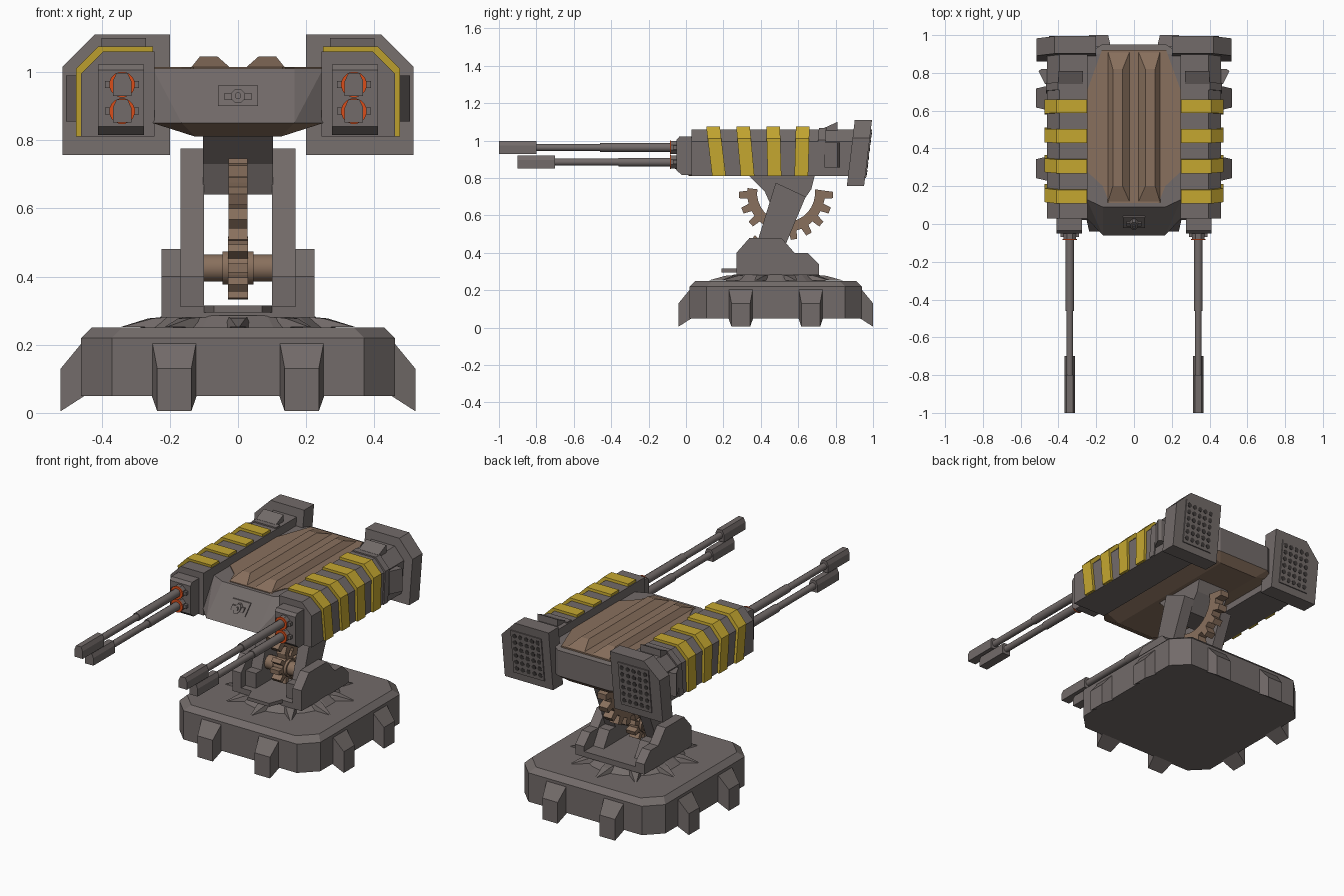
import bpy, bmesh
from math import sin, cos, pi, radians

cube = bpy.data.objects.get("Cube")
if cube:
    bpy.data.objects.remove(cube)


def material(name, rgb):
    m = bpy.data.materials.new(name)
    m.use_nodes = True
    m.diffuse_color = (*rgb, 1)
    m.node_tree.nodes["Principled BSDF"].inputs["Base Color"].default_value = (*rgb, 1)
    return m


GREY = material("warm grey metal", (0.17, 0.147, 0.142))
BROWN = material("brown metal", (0.25, 0.162, 0.11))
YELLOW = material("warning yellow", (0.56, 0.39, 0.03))
ORANGE = material("hot orange", (0.7, 0.075, 0.01))
DARK = material("dark vent", (0.05, 0.043, 0.042))


def finish(name, bm, mat, mirror=False, smooth=False):
    bmesh.ops.recalc_face_normals(bm, faces=bm.faces)
    mesh = bpy.data.meshes.new(name)
    bm.to_mesh(mesh)
    bm.free()
    ob = bpy.data.objects.new(name, mesh)
    bpy.context.collection.objects.link(ob)
    mesh.materials.append(mat)
    if smooth:
        bpy.ops.object.select_all(action='DESELECT')
        ob.select_set(True)
        bpy.context.view_layer.objects.active = ob
        bpy.ops.object.shade_smooth_by_angle(angle=radians(35))
    if mirror:
        ob.modifiers.new("Mirror", 'MIRROR').use_mirror_merge = False
    return ob


def add_prism(bm, axis, profile, lo, hi, lean=0.0, pivot=0.0):
    """Extrude a 2D profile along an axis; lean shears y with height."""
    rings = []
    for t in (lo, hi):
        ring = []
        for a, b in profile:
            x, y, z = {'x': (t, a, b), 'y': (a, t, b), 'z': (a, b, t)}[axis]
            ring.append(bm.verts.new((x, y + lean * (z - pivot), z)))
        rings.append(ring)
        bm.faces.new(ring)
    n = len(profile)
    for i in range(n):
        j = (i + 1) % n
        bm.faces.new((rings[0][i], rings[0][j], rings[1][j], rings[1][i]))


def prism(name, mat, axis, profile, lo, hi, mirror=False, smooth=False, lean=0.0, pivot=0.0):
    bm = bmesh.new()
    add_prism(bm, axis, profile, lo, hi, lean, pivot)
    return finish(name, bm, mat, mirror, smooth)


def hull(name, mat, points, mirror=False):
    bm = bmesh.new()
    bmesh.ops.convex_hull(bm, input=[bm.verts.new(p) for p in points])
    bmesh.ops.dissolve_limit(bm, angle_limit=0.01, verts=bm.verts, edges=bm.edges)
    return finish(name, bm, mat, mirror)


def rect(a0, a1, b0, b1):
    return [(a0, b0), (a1, b0), (a1, b1), (a0, b1)]


def circle(a, b, r, n=16):
    return [(a + r * cos(2 * pi * (i + .5) / n), b + r * sin(2 * pi * (i + .5) / n)) for i in range(n)]


def both(points):
    return points + [(-p[0], *p[1:]) for p in points]


def teeth(cy, cz, root, tip, count, start, sweep):
    """Toothed arc as a chain of points."""
    pts = []
    step = sweep / count
    for i in range(count):
        for f, r in ((0, root), (.2, root), (.3, tip), (.7, tip), (.8, root)):
            a = start + (i + f) * step
            pts.append((cy + r * cos(a), cz + r * sin(a)))
    return pts


CY = 0.48  # centre of the base

# Base slab with cut corners and bevelled rim
slab = []
for half, z in ((.46, .05), (.46, .22), (.43, .25)):
    c = half - .09
    slab += [(sx * a, CY + sy * b, z) for a, b in ((half, c), (c, half)) for sx in (-1, 1) for sy in (-1, 1)]
hull("base_slab", GREY, slab)

# Two feet on each of the four sides
for k in range(4):
    ca, sa = round(cos(k * pi / 2)), round(sin(k * pi / 2))
    for u0 in (-.187, .187):
        pts = []
        for d, w, zs in ((.45, .066, (.215, .05)), (.52, .05, (.13, .005))):
            for u in (u0 - w, u0 + w):
                pts += [(ca * u - sa * d, CY + sa * u + ca * d, z) for z in zs]
        hull("base_foot", GREY, pts)

# Turntable with radial ribs
hull("turntable", GREY, [(x, y, z) for r, z in ((.27, .25), (.225, .285)) for x, y in circle(0, CY, r, 24)])
for k in range(10):
    a = 2 * pi * (k + .5) / 10
    pts = []
    for r, w, z in ((.2, .05, .25), (.2, .03, .283), (.27, .022, .277), (.36, .004, .252)):
        pts += [(r * cos(a) - s * w * sin(a), CY + r * sin(a) + s * w * cos(a), z) for s in (-1, 1)]
    hull("turntable_rib", GREY, pts)

# Yoke: floor, front step, side brackets, leaning arms
prism("yoke_floor", GREY, 'z', rect(-.225, .225, .27, .71), .28, .312)
prism("yoke_front_step", GREY, 'z', [(-.1, .27), (-.07, .19), (.07, .19), (.1, .27)], .295, .315)
prism("yoke_bracket", GREY, 'x',
      [(.27, .285), (.27, .4), (.34, .48), (.51, .48), (.58, .4), (.65, .4), (.71, .34), (.71, .285)],
      .168, .225, True)
prism("yoke_inner_block", GREY, 'x', [(.31, .285), (.31, .4), (.57, .4), (.64, .285)], .1, .17, True)
prism("yoke_arm", GREY, 'x', [(.36, .39), (.48, .775), (.64, .7), (.51, .39)], .1, .168, True)

# Drive gear on its axle, meshing with the toothed half ring
prism("gear_axle", BROWN, 'x', circle(.43, .425, .04), -.11, .11, smooth=True)
prism("drive_gear", BROWN, 'x', teeth(.43, .425, .06, .092, 9, 0, 2 * pi), -.03, .03)
prism("drive_gear_hub", BROWN, 'x', circle(.43, .425, .05), -.045, .045, smooth=True)
arc = [(.535 + .155 * cos(a), .72 + .155 * sin(a)) for a in [pi * (2.04 - i * 1.08 / 16) for i in range(17)]]
prism("elevation_ring", BROWN, 'x', teeth(.535, .72, .208, .252, 10, pi * .96, pi * 1.08) + arc, -.028, .028)

# Neck under the body
prism("neck", GREY, 'x', [(.33, .82), (.42, .73), (.46, .64), (.6, .64), (.67, .74), (.69, .82)], -.102, .102)

# Central body, brown underneath
body = hull("central_body", GREY, both([
    (.165, -.06, .85), (.165, .09, 1.01), (.25, .03, .85), (.25, .13, 1.01), (.25, .9, 1.01), (.25, .9, .85),
    (.125, .02, .81), (.125, .9, .81), (.17, .95, 1.0), (.17, .95, .85)]))
body.data.materials.append(BROWN)
for f in body.data.polygons:
    f.material_index = int(f.normal.z < -.2)

# Brown roof plate with two raised ridges
half = [(.13, .11), (.165, .2), (.25, .28), (.25, .7), (.17, .92)]
prism("roof_plate", BROWN, 'z', half + [(-x, y) for x, y in reversed(half)], 1.0, 1.014)
hull("roof_ridge", BROWN, [(x, y, 1.01) for x in (.02, .14) for y in (.11, .92)]
     + [(x, y, 1.045) for x in (.06, .112) for y in (.2, .82)], True)

# Small latch on the sloped nose
for name, prof, depth in (("latch_plate", rect(-.058, .058, .9, .96), .008),
                          ("latch_bar", rect(-.04, .04, .918, .938), .018),
                          ("latch_knob", circle(0, .93, .022, 8), .026),
                          ("latch_pin", circle(0, .93, .01, 8), .034)):
    prism(name, GREY, 'y', prof, -.06 - depth, -.05, lean=.9375, pivot=.85)


def pod_section(grow=0.0, x0=.245, z0=.81):
    x, z = .46 + grow, 1.06 + grow
    return [(x0, z0), (x, z0), (x, z - .065), (x - .065, z), (x0, z)]


# Side pods with slanted yellow bands
prism("pod_body", GREY, 'y', pod_section(), .03, .9, True)
for top, bottom in ((.11, .14), (.27, .293), (.43, .437), (.587, .58)):
    prism("pod_yellow_band", YELLOW, 'y', pod_section(.015, .25, .811), bottom, bottom + .073, True,
          lean=(top - bottom) / .25, pivot=.81)
prism("pod_rear_band", GREY, 'y', pod_section(.007, .25, .811), .69, .73, True, lean=.08, pivot=.81)

# Scoops on the top and outer side of each pod
prism("pod_top_scoop", GREY, 'x', [(.74, 1.055), (.74, 1.068), (.81, 1.1), (.81, 1.055)], .27, .4, True)
prism("pod_side_scoop", GREY, 'z', [(.455, .74), (.47, .74), (.505, .81), (.49, .82), (.455, .82)], .855, .99, True)

# Rear armour blocks with vent grilles
LEAN = .12
prism("rear_block", GREY, 'y', [(.2, .757), (.515, .757), (.515, 1.015), (.42, 1.11), (.2, 1.11)],
      .86, .952, True, lean=LEAN, pivot=.757)
prism("vent_panel", GREY, 'y', rect(.25, .45, .8, 1.06), .95, .958, True, lean=LEAN, pivot=.757)
bm = bmesh.new()
for i in range(5):
    for j in range(6):
        x, z = .274 + i * .038, .83 + j * .04
        add_prism(bm, 'y', circle(x, z, .014, 8), .955, .96, LEAN, .757)
finish("vent_holes", bm, DARK, True)

# Muzzle block on the front of each pod
hull("gun_mount", GREY, [(x, y, z) for x in (.275, .41) for y, z in
     ((-.05, .84), (-.05, 1.005), (-.035, 1.022), (.04, 1.022), (.04, .815), (-.02, .815))], True)

# Twin guns: the upper one reaches further forward
GX = .34
for z, tip in ((.963, -1.0), (.885, -.9)):
    prism("barrel_collar", GREY, 'y', circle(GX, z, .037, 8), -.08, -.045, True)
    prism("barrel_glow_ring", ORANGE, 'y', circle(GX, z, .038), -.086, -.08, True)
    prism("collar_lugs", GREY, 'y', rect(GX - .05, GX + .05, z - .01, z + .01), -.07, -.045, True)
    prism("barrel_sleeve", GREY, 'y', circle(GX, z, .024, 12), tip + .54, -.05, True, True)
    prism("barrel", GREY, 'y', circle(GX, z, .019, 12), tip + .15, -.1, True, True)
    w, h = .027, .034
    prism("muzzle_brake", GREY, 'y', [(GX - w, z - h), (GX + w, z - h), (GX + w, z + h * .3),
          (GX + w * .6, z + h), (GX - w * .6, z + h), (GX - w, z + h * .3)], tip, tip + .2, True)
